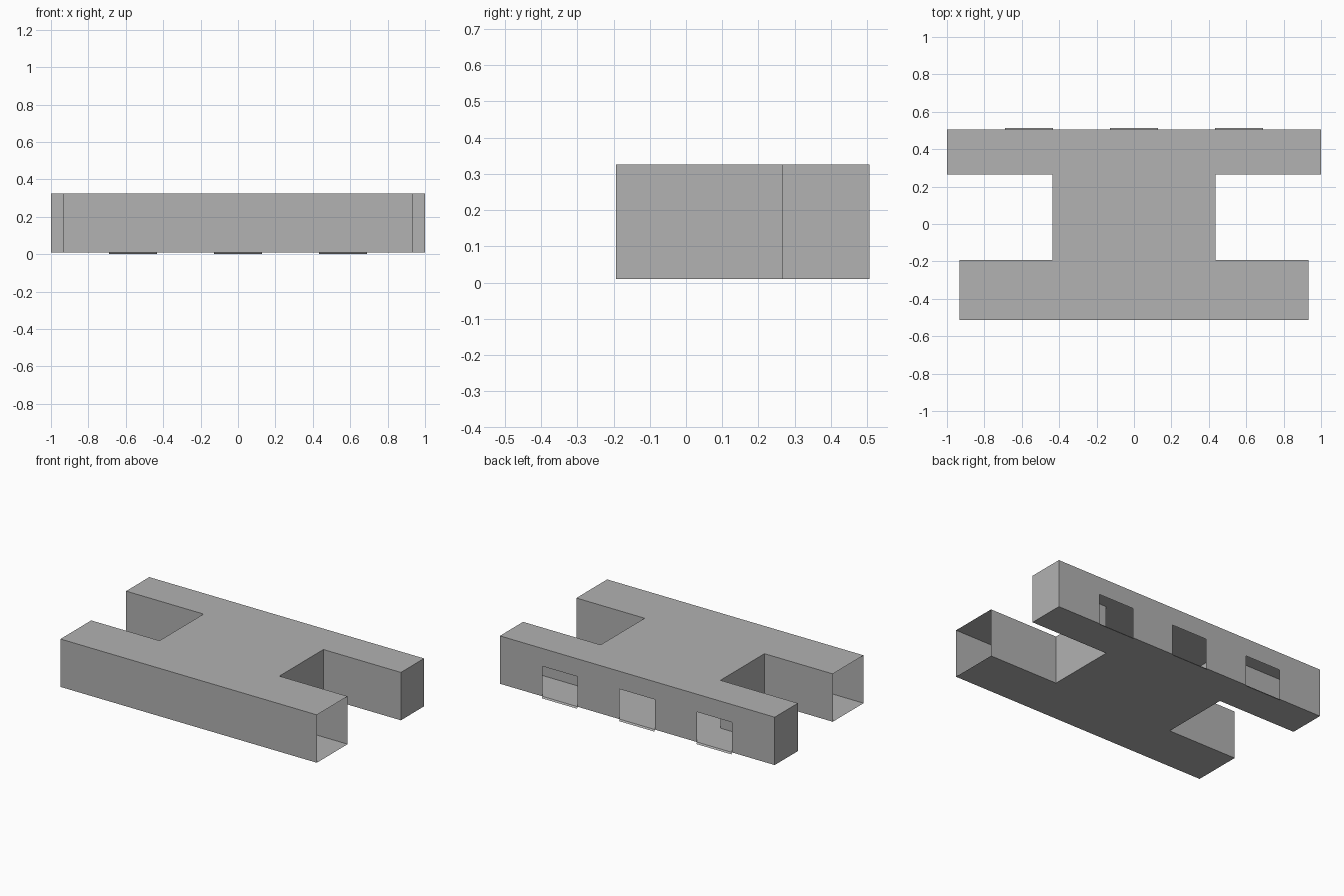
import bpy
import bmesh

cube = bpy.data.objects.get("Cube")
if cube:
    bpy.data.objects.remove(cube, do_unlink=True)

# Main dimensions
FLOOR, ROOF, DOOR_TOP = 0.01, 0.325, 0.208
FRONT, FRONT_IN, BACK_IN, BACK = -0.513, -0.193, 0.265, 0.506
FRONT_X, WAIST_X, BACK_X = 0.933, 0.436, 1.0
DOOR_HALF = 0.128
DOOR_CENTRES = (-0.562, 0, 0.562)

grey = bpy.data.materials.new("plain grey")
grey.use_nodes = True
grey.diffuse_color = (0.445, 0.445, 0.445, 1)
grey.node_tree.nodes["Principled BSDF"].inputs["Base Color"].default_value = grey.diffuse_color


def make_object(name, faces):
    """Build a thin sheet object from lists of corner points."""
    bm = bmesh.new()
    for points in faces:
        bm.faces.new([bm.verts.new(p) for p in points])
    bmesh.ops.remove_doubles(bm, verts=bm.verts, dist=0.0001)
    mesh = bpy.data.meshes.new(name)
    bm.to_mesh(mesh)
    bm.free()
    mesh.materials.append(grey)
    obj = bpy.data.objects.new(name, mesh)
    bpy.context.collection.objects.link(obj)
    return obj


def wall(a, b):
    return [(*a, FLOOR), (*b, FLOOR), (*b, ROOF), (*a, ROOF)]


# H-shaped plan, counter-clockwise from the front
right_half = [(FRONT_X, FRONT), (FRONT_X, FRONT_IN), (WAIST_X, FRONT_IN),
              (WAIST_X, BACK_IN), (BACK_X, BACK_IN), (BACK_X, BACK)]
plan = right_half + [(-x, y) for x, y in reversed(right_half)]

# Floor and roof slabs
make_object("floor", [[(x, y, FLOOR) for x, y in reversed(plan)]])
make_object("roof", [[(x, y, ROOF) for x, y in plan]])

# Side walls; the two ends of the front hall stay open
walls = []
for a, b in zip(plan, plan[1:] + plan[:1]):
    open_end = a[0] == b[0] and abs(a[0]) == FRONT_X
    back_side = a[1] == b[1] == BACK
    if not open_end and not back_side:
        walls.append(wall(a, b))
make_object("walls", walls)

# Back wall with three doorways notched into its lower edge
outline = [(BACK_X, ROOF), (-BACK_X, ROOF), (-BACK_X, FLOOR)]
for c in DOOR_CENTRES:
    left, right = c - DOOR_HALF, c + DOOR_HALF
    outline += [(left, FLOOR), (left, DOOR_TOP), (right, DOOR_TOP), (right, FLOOR)]
outline.append((BACK_X, FLOOR))
make_object("back_wall", [[(x, BACK, z) for x, z in reversed(outline)]]).data.flip_normals()

# Small sloping ramp below each doorway
for c, side in zip(DOOR_CENTRES, ("right", "middle", "left")):
    l, r = c - DOOR_HALF, c + DOOR_HALF
    make_object(side + "_door_ramp", [[(l, BACK, FLOOR), (r, BACK, FLOOR),
                                       (r, -FRONT, 0), (l, -FRONT, 0)]]).data.flip_normals()
